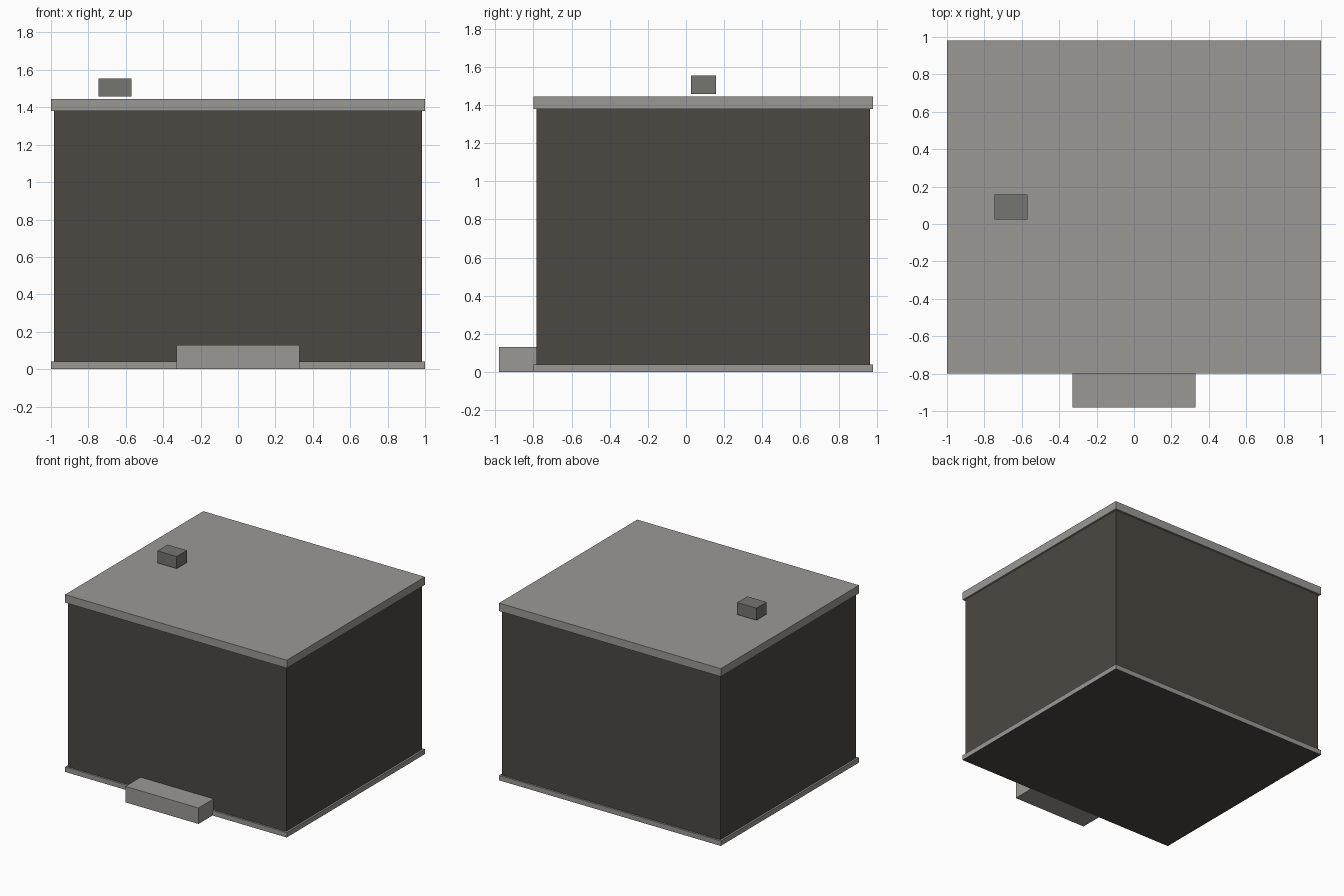
import bpy

cube = bpy.data.objects.get("Cube")
if cube:
    bpy.data.objects.remove(cube, do_unlink=True)


def material(name, hex_code):
    def linear(c):
        return c / 12.92 if c <= 0.04045 else ((c + 0.055) / 1.055) ** 2.4
    colour = [linear(v / 255) for v in bytes.fromhex(hex_code)] + [1]
    mat = bpy.data.materials.new(name)
    mat.use_nodes = True
    mat.diffuse_color = colour
    mat.node_tree.nodes["Principled BSDF"].inputs["Base Color"].default_value = colour
    return mat


stone = material("light grey stone", "9A9994")
wall = material("dark brown wall", "4C4842")
metal = material("mid grey metal", "757570")


def box(name, x, y, z, mat):
    """Axis-aligned box from its (low, high) range on each axis."""
    spans = (x, y, z)
    bpy.ops.mesh.primitive_cube_add(size=1, location=[(a + b) / 2 for a, b in spans])
    obj = bpy.context.object
    obj.name = name
    obj.scale = [b - a for a, b in spans]
    bpy.ops.object.transform_apply(location=False, rotation=False, scale=True)
    obj.data.materials.append(mat)
    return obj


# Building body between a base slab and an overhanging roof slab
slab_x, slab_y = (-1, 1), (-0.8, 0.98)
base = box("base_slab", slab_x, slab_y, (0, 0.04), stone)
box("walls", (-0.985, 0.985), (-0.785, 0.965), (0.04, 1.38), wall)
box("roof_slab", slab_x, slab_y, (1.38, 1.445), stone)

# Dark underside of the base
base.data.materials.append(wall)
for face in base.data.polygons:
    if face.normal.z < -0.5:
        face.material_index = 1

# Entrance step and rooftop unit, which hovers just clear of the roof
box("front_step", (-0.33, 0.33), (-0.98, -0.785), (0, 0.13), stone)
box("rooftop_unit", (-0.745, -0.57), (0.025, 0.157), (1.457, 1.555), metal)
